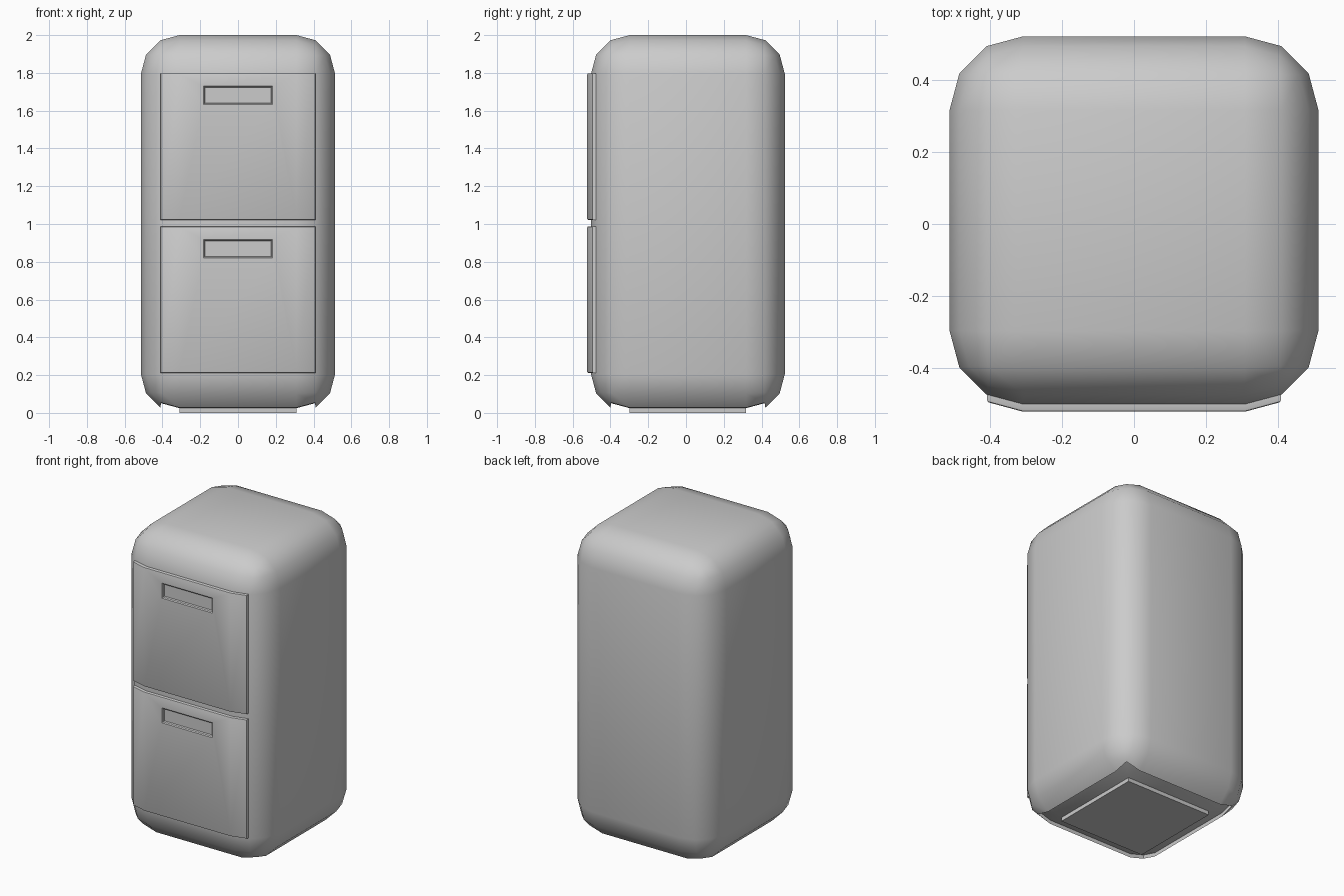
import bpy, bmesh
from mathutils import Vector, Matrix

if "Cube" in bpy.data.objects:
    bpy.data.objects.remove(bpy.data.objects["Cube"])

W, Y0, Y1, R = 0.514, -0.503, 0.523, 0.205


def finish(name, bm, angle):
    bmesh.ops.recalc_face_normals(bm, faces=bm.faces)
    me = bpy.data.meshes.new(name)
    bm.to_mesh(me)
    bm.free()
    ob = bpy.data.objects.new(name, me)
    bpy.context.collection.objects.link(ob)
    bpy.ops.object.select_all(action='DESELECT')
    ob.select_set(True)
    bpy.context.view_layer.objects.active = ob
    bpy.ops.object.shade_smooth_by_angle(angle=angle)
    return ob


# Cabinet body: rounded box with a groove around the foot plate
bm = bmesh.new()
bmesh.ops.create_cube(bm, size=1, matrix=Matrix.Translation((0, (Y0 + Y1) / 2, 1))
                      @ Matrix.Diagonal((2 * W, Y1 - Y0, 2, 1)))
bmesh.ops.bevel(bm, geom=bm.edges[:], offset=R, offset_type='OFFSET',
                segments=3, profile=0.5, affect='EDGES', clamp_overlap=True)
ring = [f for f in bm.faces if 0.003 < f.calc_center_median().z < 0.037]
ext = bmesh.ops.extrude_face_region(bm, geom=ring)
bmesh.ops.translate(bm, vec=(0, 0, 0.025),
                    verts=[v for v in ext['geom'] if isinstance(v, bmesh.types.BMVert)])
bmesh.ops.delete(bm, geom=[f for f in ring if f.is_valid], context='FACES')
finish("cabinet_body", bm, 0.75)


# Drawer front: curved panel wrapped on the body, with a recessed grip
def drawer(name, z0, z1, grip0, grip1):
    bm = bmesh.new()
    prof = [(-0.31, -0.523), (0.31, -0.523), (0.41, -0.496),
            (0.41, -0.47), (0.31, -0.495), (-0.31, -0.495),
            (-0.41, -0.47), (-0.41, -0.496)]
    face = bm.faces.new([bm.verts.new((x, y, z0)) for x, y in prof])
    ext = bmesh.ops.extrude_face_region(bm, geom=[face])
    bmesh.ops.translate(bm, vec=(0, 0, z1 - z0),
                        verts=[v for v in ext['geom'] if isinstance(v, bmesh.types.BMVert)])
    bmesh.ops.recalc_face_normals(bm, faces=bm.faces)
    rim = [e for e in bm.edges if e.calc_face_angle(0) > 0.7
           and all(v.co.y < -0.4955 for v in e.verts)]
    bmesh.ops.bevel(bm, geom=rim, offset=0.006, segments=2, profile=0.5, affect='EDGES')
    bm.normal_update()
    front = max((f for f in bm.faces if f.normal.y < -0.99), key=lambda f: f.calc_area())

    # rectangular opening, then its sloped walls and floor
    for pad, y in ((0, -0.523), (0.006, -0.518), (0.008, -0.505)):
        c = front.calc_center_median()
        bmesh.ops.inset_individual(bm, faces=[front], thickness=0.003)
        for v in front.verts:
            v.co = Vector((0.183 - pad if v.co.x > 0 else -0.183 + pad, y,
                           grip1 - pad if v.co.z > c.z else grip0 + pad))
    finish(name, bm, 0.6)


drawer("upper_drawer_front", 1.022, 1.798, 1.632, 1.73)
drawer("lower_drawer_front", 0.212, 0.987, 0.82, 0.918)
